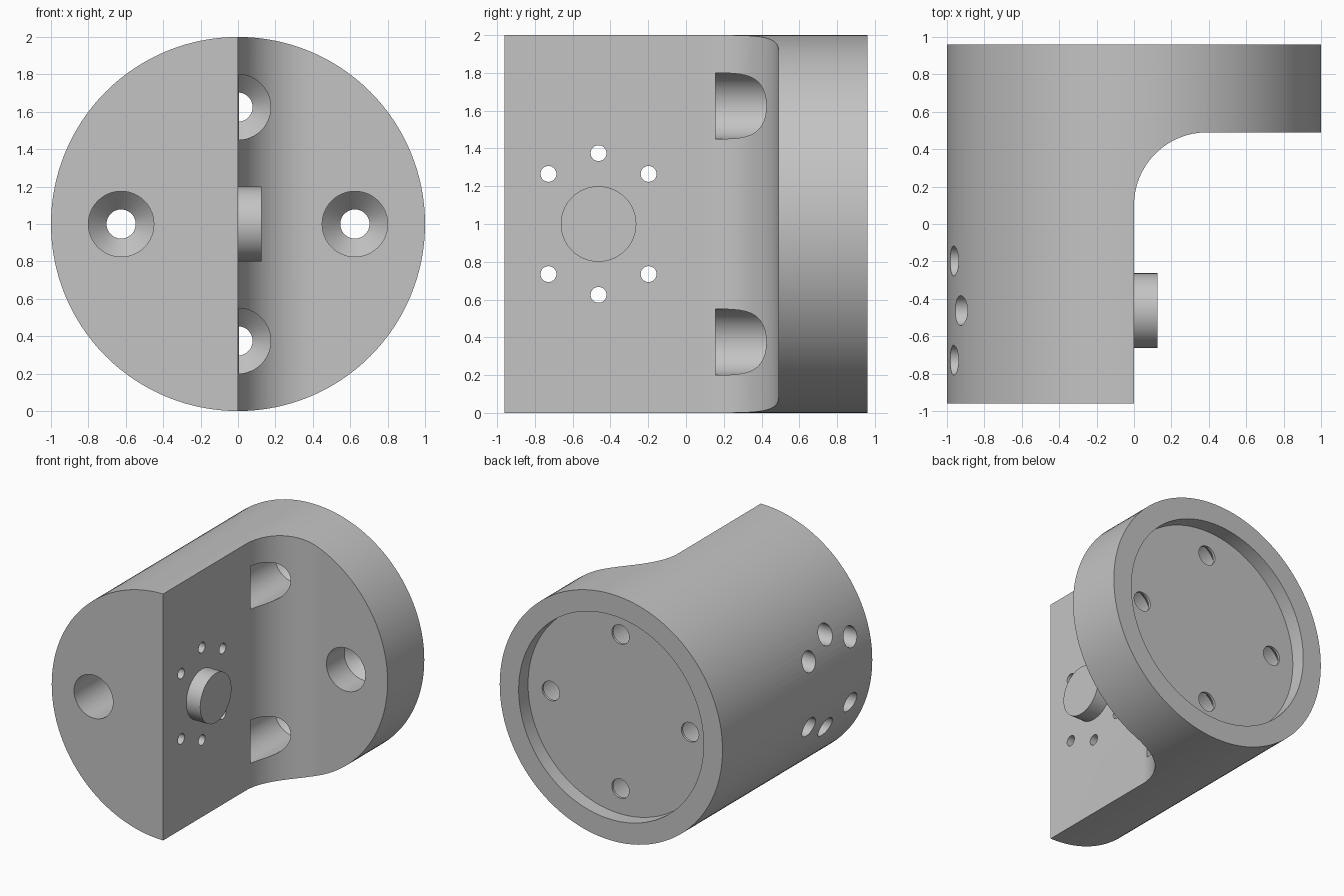
import bpy, bmesh, math
from mathutils import Matrix, Vector

cube = bpy.data.objects.get("Cube")
if cube:
    bpy.data.objects.remove(cube, do_unlink=True)

grey = bpy.data.materials.new("plain grey")
grey.use_nodes = True
tone = (0.55, 0.55, 0.55, 1)
grey.diffuse_color = tone
grey.node_tree.nodes["Principled BSDF"].inputs["Base Color"].default_value = tone

ALONG_Y = Matrix.Rotation(-math.pi / 2, 4, "X")
ALONG_X = Matrix.Rotation(math.pi / 2, 4, "Y")


def finish(name, bm, matrix):
    bmesh.ops.transform(bm, matrix=matrix, verts=bm.verts)
    bmesh.ops.recalc_face_normals(bm, faces=bm.faces)
    mesh = bpy.data.meshes.new(name)
    bm.to_mesh(mesh)
    bm.free()
    mesh.materials.append(grey)
    obj = bpy.data.objects.new(name, mesh)
    bpy.context.collection.objects.link(obj)
    return obj


def turned(name, profile, place, sides):
    """Closed solid turned around an axis from (distance along axis, radius) steps."""
    bm = bmesh.new()
    rings = []
    for along, radius in profile:
        rings.append([bm.verts.new((radius * math.cos(math.tau * i / sides),
                                    radius * math.sin(math.tau * i / sides), along))
                      for i in range(sides)])
    for a, b in zip(rings, rings[1:]):
        for i in range(sides):
            j = (i + 1) % sides
            bm.faces.new((a[i], a[j], b[j], b[i]))
    bm.faces.new(rings[0])
    bm.faces.new(rings[-1])
    return finish(name, bm, place)


def carve(body, cutter):
    """Subtract a cutter from the body and remove it."""
    cutter.hide_render = True
    mod = body.modifiers.new("cut", "BOOLEAN")
    mod.operation = "DIFFERENCE"
    mod.solver = "EXACT"
    mod.object = cutter
    bpy.context.view_layer.objects.active = body
    bpy.ops.object.modifier_apply(modifier=mod.name)
    bpy.data.objects.remove(cutter, do_unlink=True)


def at(x, y, z):
    return Matrix.Translation((x, y, z))


# Round body lying along y
body = turned("bracket_body", [(-0.96, 1), (0.96, 1)], at(0, 0, 1) @ ALONG_Y, 128)

# Side notch with a rounded inner corner
fillet, wall, flange = 0.39, 0.0, 0.49
outline = [(1.5, -1.5), (1.5, flange)]
for i in range(25):
    a = math.pi / 2 * (1 + i / 24)
    outline.append((wall + fillet + fillet * math.cos(a), flange - fillet + fillet * math.sin(a)))
outline.append((wall, -1.5))
bm = bmesh.new()
base = bm.faces.new([bm.verts.new((x, y, -0.5)) for x, y in outline])
top = bmesh.ops.extrude_face_region(bm, geom=[base])["geom"]
bmesh.ops.translate(bm, vec=Vector((0, 0, 3)),
                    verts=[v for v in top if isinstance(v, bmesh.types.BMVert)])
carve(body, finish("notch", bm, Matrix()))

# Shallow round recess in the back
carve(body, turned("back_recess", [(0.84, 0.83), (1.2, 0.83)], at(0, 0, 1) @ ALONG_Y, 128))

# Four countersunk mounting holes along y
for x, z, start in ((-0.625, 1, -1.2), (0.625, 1, 0.157), (0, 1.625, 0.157), (0, 0.375, 0.157)):
    steps = [(start, 0.175), (0.72, 0.175), (0.82, 0.078), (0.9, 0.078)]
    carve(body, turned("mounting_hole", steps, at(x, 0, z) @ ALONG_Y, 48))

# Six stepped screw holes around the boss, wide on the outer side
hub_y, spread = -0.463, 0.375
for degrees in (45, 90, 135, 225, 270, 315):
    a = math.radians(degrees)
    spot = at(0, hub_y + spread * math.cos(a), 1 + spread * math.sin(a))
    steps = [(-1.2, 0.08), (-0.2, 0.08), (-0.2, 0.042), (0.2, 0.042)]
    carve(body, turned("screw_hole", steps, spot @ ALONG_X, 32))

# Centring boss on the notch wall
boss = turned("centring_boss", [(-0.02, 0.2), (0.125, 0.2)], at(0, hub_y, 1) @ ALONG_X, 64)

# Smooth curved walls, keep edges crisp
bpy.ops.object.select_all(action="DESELECT")
for obj in (body, boss):
    obj.select_set(True)
bpy.context.view_layer.objects.active = body
bpy.ops.object.shade_smooth_by_angle(angle=math.radians(25))
